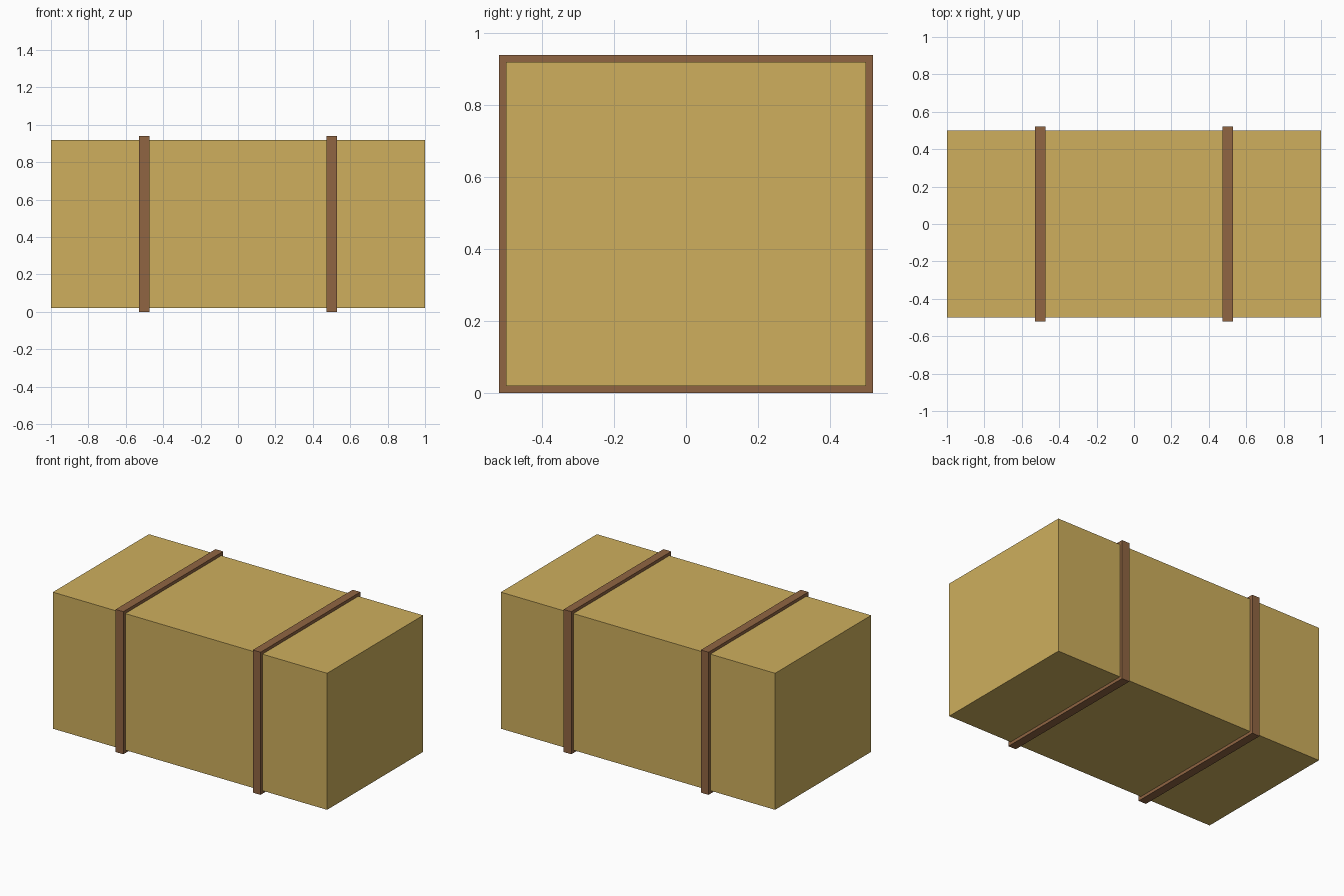
import bpy
import bmesh

if "Cube" in bpy.data.objects:
    bpy.data.objects.remove(bpy.data.objects["Cube"])


def material(name, rgb):
    mat = bpy.data.materials.new(name)
    mat.diffuse_color = (*rgb, 1.0)
    mat.use_nodes = True
    mat.node_tree.nodes["Principled BSDF"].inputs["Base Color"].default_value = mat.diffuse_color
    return mat


def make_object(name, bm, mat):
    bmesh.ops.recalc_face_normals(bm, faces=bm.faces)
    mesh = bpy.data.meshes.new(name)
    bm.to_mesh(mesh)
    bm.free()
    mesh.materials.append(mat)
    obj = bpy.data.objects.new(name, mesh)
    bpy.context.collection.objects.link(obj)
    return obj


straw = material("straw", (0.62, 0.43, 0.11))
twine = material("twine", (0.28, 0.13, 0.055))

LENGTH, DEPTH, HEIGHT = 2.0, 1.0, 0.9
STRAP_WIDTH, STRAP_THICK = 0.056, 0.02
MID_Z = HEIGHT / 2 + STRAP_THICK

# Bale: plain block, lifted by the straps running underneath
bm = bmesh.new()
bmesh.ops.create_cube(bm, size=1)
bmesh.ops.scale(bm, vec=(LENGTH, DEPTH, HEIGHT), verts=bm.verts)
bale = make_object("bale", bm, straw)
bale.location.z = MID_Z


# Strap: closed rectangular band wrapped around the bale
def strap(name, x):
    bm = bmesh.new()
    loops = []
    for side in (-STRAP_WIDTH / 2, STRAP_WIDTH / 2):
        for grow in (0, STRAP_THICK):
            hy, hz = DEPTH / 2 + grow, HEIGHT / 2 + grow
            loops.append([bm.verts.new((side, sy * hy, sz * hz))
                          for sy, sz in ((-1, -1), (1, -1), (1, 1), (-1, 1))])
    inner_a, outer_a, inner_b, outer_b = loops
    ring = (inner_a, outer_a, outer_b, inner_b)
    for i in range(4):
        j = (i + 1) % 4
        for k in range(4):
            a, b = ring[k], ring[(k + 1) % 4]
            bm.faces.new((a[i], a[j], b[j], b[i]))
    obj = make_object(name, bm, twine)
    obj.location = (x, 0, MID_Z)


for name, x in (("left_strap", -0.5), ("right_strap", 0.5)):
    strap(name, x)
